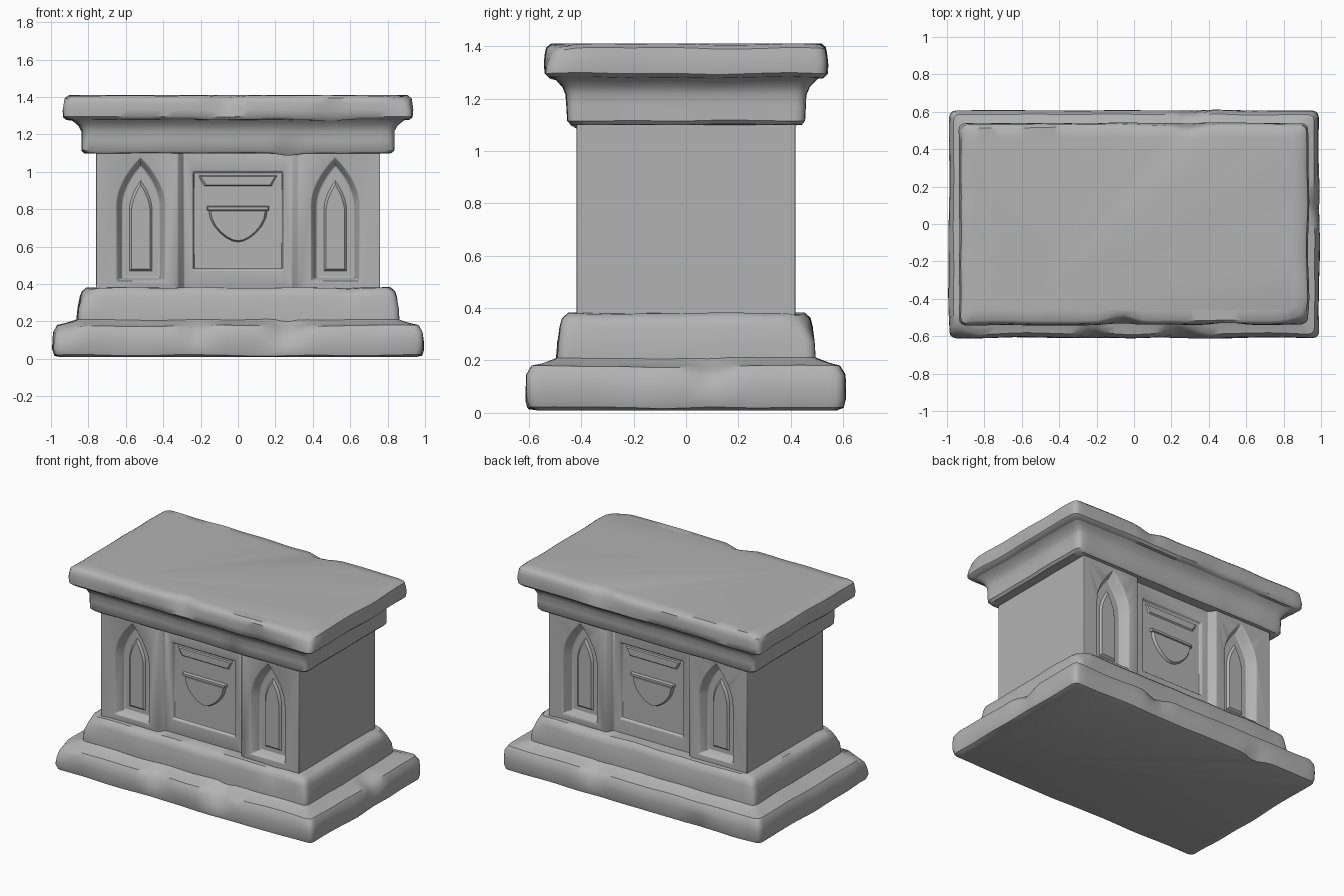
import bpy, bmesh, math
from mathutils import Vector, noise

cube = bpy.data.objects.get("Cube")
if cube:
    bpy.data.objects.remove(cube, do_unlink=True)

stone = bpy.data.materials.new("grey_stone")
stone.use_nodes = True
GREY = (0.45, 0.45, 0.45, 1)
stone.diffuse_color = GREY
stone.node_tree.nodes["Principled BSDF"].inputs["Base Color"].default_value = GREY


def finish(name, bm, angle=40):
    bmesh.ops.recalc_face_normals(bm, faces=bm.faces[:])
    mesh = bpy.data.meshes.new(name)
    bm.to_mesh(mesh)
    bm.free()
    mesh.materials.append(stone)
    ob = bpy.data.objects.new(name, mesh)
    bpy.context.collection.objects.link(ob)
    smooth(ob, angle)
    return ob


def smooth(ob, angle):
    bpy.ops.object.select_all(action='DESELECT')
    ob.select_set(True)
    bpy.context.view_layer.objects.active = ob
    bpy.ops.object.shade_smooth_by_angle(angle=math.radians(angle))


def ring(hx, hy, z, r=0.035, steps=36):
    """Rounded rectangle with points along every side."""
    pts = []
    corners = [(1, -1, -90), (1, 1, 0), (-1, 1, 90), (-1, -1, 180)]
    for i, (sx, sy, start) in enumerate(corners):
        c = Vector((sx * (hx - r), sy * (hy - r), z))
        for k in range(4):
            a = math.radians(start + 30 * k)
            pts.append(c + Vector((math.cos(a), math.sin(a), 0)) * r)
        nx, ny, nstart = corners[(i + 1) % 4]
        a = math.radians(nstart)
        end = Vector((nx * (hx - r), ny * (hy - r), z))
        end += Vector((math.cos(a), math.sin(a), 0)) * r
        first = pts[-1].copy()
        pts += [first.lerp(end, k / steps) for k in range(1, steps)]
    return pts


def course(name, profile, wear=0.008, chips=()):
    """Stone course lofted through (half x, half y, z) rings, then worn."""
    bm = bmesh.new()
    loops = [[bm.verts.new(p) for p in ring(*row)] for row in profile]
    for low, high in zip(loops, loops[1:]):
        for i in range(len(low)):
            j = (i + 1) % len(low)
            bm.faces.new((low[i], low[j], high[j], high[i]))
    bm.faces.new(loops[0][::-1])
    bm.faces.new(loops[-1])
    for loop in loops[1:-1]:
        for v in loop:
            v.co += noise.noise_vector(v.co * 4) * wear
            for where, radius, depth in chips:
                d = (v.co - Vector(where)).length
                if d < radius:
                    pull = Vector((-0.3 * v.co.x, -v.co.y, -0.25)).normalized()
                    v.co += pull * depth * (1 - d / radius)
    return finish(name, bm)


def prism(name, front, back, y0, y1, side=-1, angle=40):
    """Solid between two matching (x, z) outlines at distances y0 and y1."""
    bm = bmesh.new()
    a = [bm.verts.new((x, side * y0, z)) for x, z in front]
    b = [bm.verts.new((x, side * y1, z)) for x, z in back]
    bm.faces.new(a)
    bm.faces.new(b[::-1])
    for i in range(len(a)):
        j = (i + 1) % len(a)
        bm.faces.new((a[i], b[i], b[j], a[j]))
    return finish(name, bm, angle)


def rect(w, z0, z1):
    return [(-w, z0), (w, z0), (w, z1), (-w, z1)]


def arch(cx, w, z0, spring, apex, n=8):
    half = [(w * (1 - (k / n) ** 1.9), spring + (apex - spring) * k / n) for k in range(n + 1)]
    right = [(w, z0)] + half
    left = [(-x, z) for x, z in reversed(right[:-1])]
    return [(cx + x, z) for x, z in right + left]


# Stepped plinth
course("base_step", [
    (0.95, 0.57, 0.01), (0.98, 0.60, 0.02), (0.99, 0.608, 0.05), (0.99, 0.608, 0.10),
    (0.985, 0.605, 0.145), (0.965, 0.585, 0.178), (0.92, 0.545, 0.188),
    (0.87, 0.50, 0.205), (0.82, 0.46, 0.23)],
    chips=[((0.26, -0.6, 0.18), 0.13, 0.06), ((-0.22, -0.6, 0.17), 0.10, 0.04),
           ((-0.95, -0.6, 0.18), 0.12, 0.04), ((0.3, 0.6, 0.18), 0.12, 0.04),
           ((0.97, 0.1, 0.18), 0.12, 0.03), ((-0.5, 0.6, 0.02), 0.10, 0.03)])
course("upper_step", [
    (0.86, 0.49, 0.17), (0.86, 0.492, 0.21), (0.855, 0.487, 0.27), (0.845, 0.48, 0.33),
    (0.835, 0.472, 0.36), (0.81, 0.45, 0.38), (0.70, 0.36, 0.382)],
    chips=[((-0.84, -0.48, 0.38), 0.10, 0.04), ((0.6, -0.48, 0.38), 0.09, 0.02),
           ((0.84, 0.48, 0.38), 0.10, 0.04)])

# Cornice and table slab
course("cornice", [
    (0.74, 0.40, 1.098), (0.82, 0.44, 1.10), (0.835, 0.452, 1.115), (0.835, 0.455, 1.17),
    (0.835, 0.458, 1.215), (0.85, 0.47, 1.245), (0.875, 0.492, 1.268),
    (0.90, 0.51, 1.285), (0.80, 0.42, 1.30)], wear=0.005,
    chips=[((0.27, -0.45, 1.1), 0.09, 0.03)])
course("table_slab", [
    (0.86, 0.48, 1.275), (0.915, 0.522, 1.28), (0.932, 0.537, 1.295), (0.935, 0.54, 1.33),
    (0.93, 0.537, 1.365), (0.925, 0.532, 1.392), (0.905, 0.515, 1.407),
    (0.85, 0.46, 1.41)],
    chips=[((-0.06, -0.53, 1.40), 0.12, 0.035), ((0.9, -0.53, 1.40), 0.11, 0.03),
           ((0.5, -0.53, 1.28), 0.12, 0.025), ((0.3, 0.53, 1.40), 0.12, 0.03)])

# Body with recessed bays, panels and niches cut in front and back
body = prism("body", rect(0.76, 0.36, 1.12), rect(0.76, 0.36, 1.12), 0.418, -0.418)
cutters = []
for side in (-1, 1):
    cutters.append(prism("bay_cutter", rect(0.345, 0.3, 1.2), rect(0.29, 0.3, 1.2), 0.45, 0.375, side))
    cutters.append(prism("panel_cutter", rect(0.242, 0.475, 1.005), rect(0.235, 0.482, 0.995), 0.38, 0.355, side))
    for cx in (-0.52, 0.52):
        cutters.append(prism("niche_cutter", arch(cx, 0.14, 0.41, 0.82, 1.09),
                             arch(cx, 0.10, 0.435, 0.82, 1.035), 0.44, 0.355, side))
for cutter in cutters:
    cutter.hide_render = True
    cut = body.modifiers.new("cut", 'BOOLEAN')
    cut.operation = 'DIFFERENCE'
    cut.solver = 'EXACT'
    cut.object = cutter
bevel = body.modifiers.new("worn_edges", 'BEVEL')
bevel.width = 0.012
bevel.segments = 2
bevel.limit_method = 'ANGLE'
bevel.angle_limit = math.radians(35)
graph = bpy.context.evaluated_depsgraph_get()
body.data = bpy.data.meshes.new_from_object(body.evaluated_get(graph))
body.modifiers.clear()
for cutter in cutters:
    bpy.data.objects.remove(cutter, do_unlink=True)
smooth(body, 35)

# Carved reliefs on both faces
for side, label in ((-1, "front"), (1, "back")):
    bowl = [(0.165 * math.cos(a) * (0.75 + 0.25 * math.cos(a) ** 2), 0.80 + 0.18 * math.sin(a))
            for a in (math.pi * (1 + k / 12) for k in range(13))]
    inner = [(x * 0.88, 0.72 + (z - 0.72) * 0.88) for x, z in bowl]
    prism(label + "_bowl_relief", inner, bowl, 0.372, 0.345, side)
    prism(label + "_bowl_rim", rect(0.16, 0.797, 0.812), rect(0.17, 0.79, 0.818), 0.376, 0.345, side)
    prism(label + "_upper_relief", [(-0.17, 0.93), (0.17, 0.93), (0.2, 0.975), (-0.2, 0.975)],
          [(-0.19, 0.915), (0.19, 0.915), (0.22, 0.985), (-0.22, 0.985)], 0.364, 0.345, side)
    for cx, hand in ((-0.52, "right"), (0.52, "left")):
        prism(f"{label}_{hand}_niche_relief", arch(cx, 0.05, 0.48, 0.78, 0.93),
              arch(cx, 0.07, 0.46, 0.80, 0.97), 0.368, 0.345, side)
